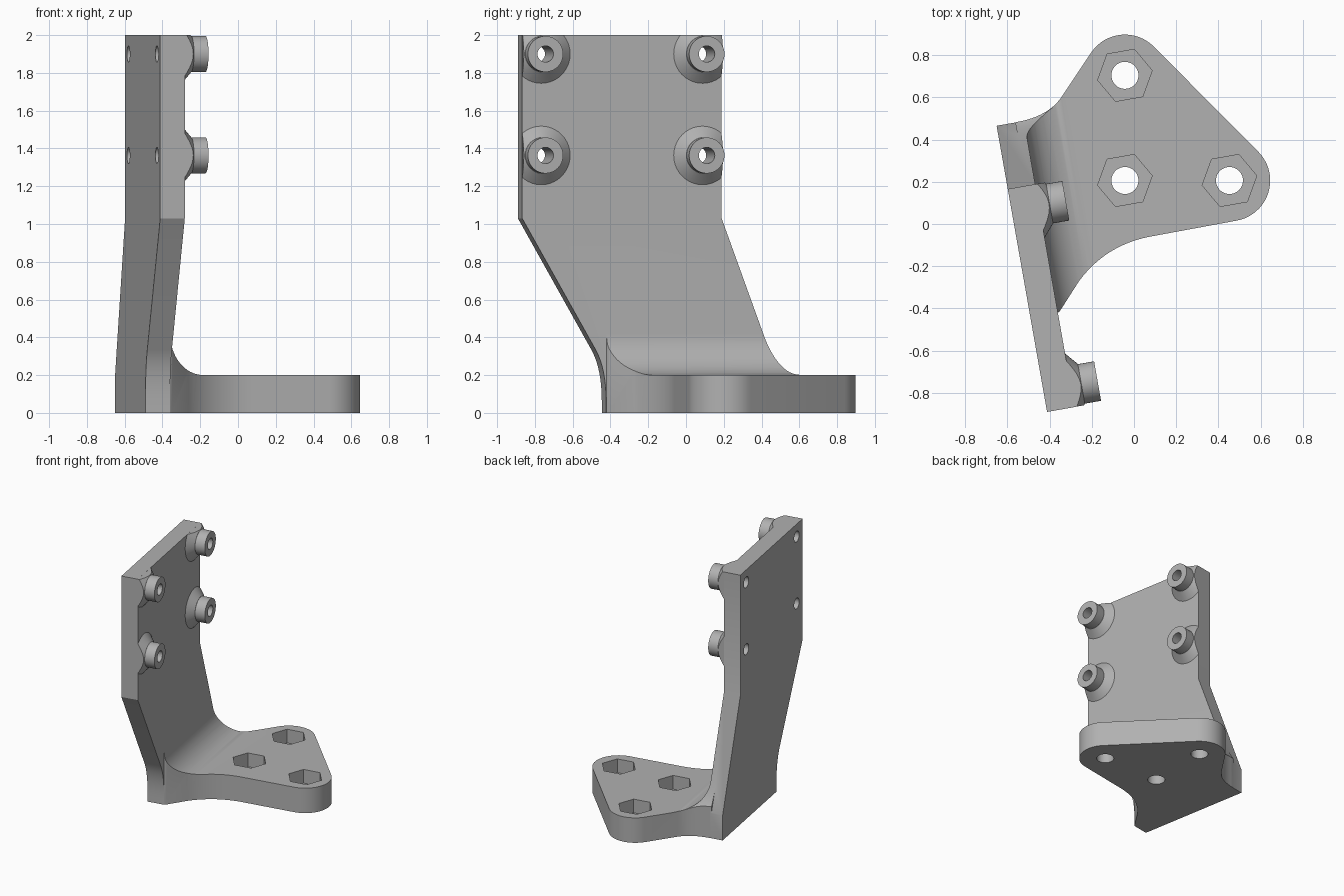
import bpy
from math import sin, cos, pi, radians
from mathutils import Matrix, Vector

cube = bpy.data.objects.get("Cube")
if cube:
    bpy.data.objects.remove(cube, do_unlink=True)

TURN = Matrix.Rotation(radians(10), 4, 'Z')   # whole bracket is turned about z
BACK, FACE = -0.56, -0.428                    # plate thickness range, local x
B0, B1 = -0.805, 0.267                        # upper plate edges, local y

grey = bpy.data.materials.new("plain_grey")
grey.use_nodes = True
grey.diffuse_color = (0.44, 0.44, 0.44, 1)
grey.node_tree.nodes["Principled BSDF"].inputs["Base Color"].default_value = (0.44, 0.44, 0.44, 1)


def prism(name, pts, axis, lo, hi):
    """Extrude a 2D profile along one local axis; points use the other two axes."""
    def place(p, h):
        return {'x': (h, p[0], p[1]), 'y': (p[0], h, p[1]), 'z': (p[0], p[1], h)}[axis]
    area = sum(p[0] * q[1] - q[0] * p[1] for p, q in zip(pts, pts[1:] + pts[:1]))
    if (area < 0) != (axis == 'y'):
        pts = pts[::-1]
    n = len(pts)
    verts = [place(p, lo) for p in pts] + [place(p, hi) for p in pts]
    faces = [list(range(n))[::-1], list(range(n, 2 * n))]
    faces += [[i, (i + 1) % n, n + (i + 1) % n, n + i] for i in range(n)]
    mesh = bpy.data.meshes.new(name)
    mesh.from_pydata(verts, [], faces)
    mesh.materials.append(grey)
    ob = bpy.data.objects.new(name, mesh)
    bpy.context.collection.objects.link(ob)
    return ob


def combine(target, other, op):
    """Apply a boolean and discard the second solid."""
    mod = target.modifiers.new("combine", 'BOOLEAN')
    mod.operation, mod.object, mod.solver = op, other, 'EXACT'
    graph = bpy.context.evaluated_depsgraph_get()
    mesh = bpy.data.meshes.new_from_object(target.evaluated_get(graph))
    target.modifiers.clear()
    target.data = mesh
    bpy.data.objects.remove(other, do_unlink=True)


def arc(cx, cy, r, a0, a1, n):
    return [(cx + r * cos(radians(a0 + (a1 - a0) * i / n)),
             cy + r * sin(radians(a0 + (a1 - a0) * i / n))) for i in range(n + 1)]


def bend(p, c, q, n=12):
    p, c, q = Vector(p), Vector(c), Vector(q)
    return [tuple(p.lerp(c, i / n).lerp(c.lerp(q, i / n), i / n)) for i in range(n + 1)]


def local(p):
    v = TURN.inverted() @ Vector((p[0], p[1], 0))
    return (v.x, v.y)


def circle(cx, cy, r, n=40):
    return arc(cx, cy, r, 0, 360 - 360 / n, n - 1)


# Upright plate: side profile with a swept-back lower half
plate = prism("plate", [(0.571, 0), (0.571, 0.2), (B1, 1.03), (B1, 2), (B0, 2), (B0, 1.03)]
              + bend((-0.41, 0.334), (-0.354, 0.235), (-0.354, 0.06), 8)
              + [(-0.354, 0)], 'x', BACK, FACE)

# Base: three-lobed outline flowing into the plate
tabs = [(-0.043, 0.704), (-0.043, 0.206), (0.452, 0.206)]
outline = bend((-0.26, -0.27), (-0.134, -0.1), (0.075, -0.06))
outline += arc(*tabs[2], 0.193, -80, 45, 20) + arc(*tabs[0], 0.193, 45, 145, 16)
outline += bend((-0.344, 0.6), (-0.407, 0.51), (-0.55, 0.484))
outline = [local(p) for p in outline]
outline += [(-0.47, 0.569), (-0.47, -0.352), (FACE, -0.352), (-0.418, -0.346)]
base = prism("base", outline, 'z', 0, 0.5)

# Inner fillet between the base top and the plate face
R = 0.22
section = [(-0.7, -0.1), (-0.7, 0.2 + R)] + arc(FACE + R, 0.2 + R, R, 180, 270, 16)
section += [(1.5, 0.2), (1.5, -0.1)]
combine(base, prism("fillet_trim", section, 'y', -2, 2), 'INTERSECT')
rear = [(-1, -0.1), (1.5, -0.1), (1.5, 0.202), (0.66, 0.202)]
rear += bend((0.64, 0.203), (0.565, 0.21), (0.49, 0.42), 10) + [(0.47, 0.5), (-1, 0.5)]
combine(base, prism("rear_trim", rear, 'x', -2, 2), 'INTERSECT')
combine(plate, base, 'UNION')

# Bolt holes with hexagonal nut pockets
for tab in tabs:
    x, y = local(tab)
    combine(plate, prism("nut_pocket", circle(x, y, 0.131, 6), 'z', 0.09, 0.4), 'DIFFERENCE')
    combine(plate, prism("bolt_hole", circle(x, y, 0.064), 'z', -0.1, 0.4), 'DIFFERENCE')

# Four conical bosses trimmed to the plate edges, each drilled through
for y in (-0.7025, 0.1645):
    for z in (1.363, 1.9):
        boss = prism("boss", circle(y, z, 1), 'x', 0, 1)
        n = len(boss.data.vertices) // 2
        rings = [(FACE - 0.03, 0.19), (-0.377, 0.096)]
        for i, v in enumerate(boss.data.vertices):
            x, r = rings[i // n]
            v.co = (x, y + (v.co.y - y) * r, z + (v.co.z - z) * r)
        edge = 0.0005
        trim = prism("edge_trim", [(B0 + edge, 1), (B1 - edge, 1),
                                   (B1 - edge, 2 - edge), (B0 + edge, 2 - edge)], 'x', -1, 0)
        combine(boss, trim, 'INTERSECT')
        combine(plate, boss, 'UNION')
        combine(plate, prism("boss_tip", circle(y, z, 0.095), 'x', -0.4, -0.299), 'UNION')
        combine(plate, prism("screw_hole", circle(y, z, 0.043, 28), 'x', -1, 0), 'DIFFERENCE')

# Final placement and shading
plate.name = "mounting_bracket"
plate.data.transform(TURN)
bpy.ops.object.select_all(action='DESELECT')
plate.select_set(True)
bpy.context.view_layer.objects.active = plate
bpy.ops.object.shade_smooth_by_angle(angle=radians(25))
